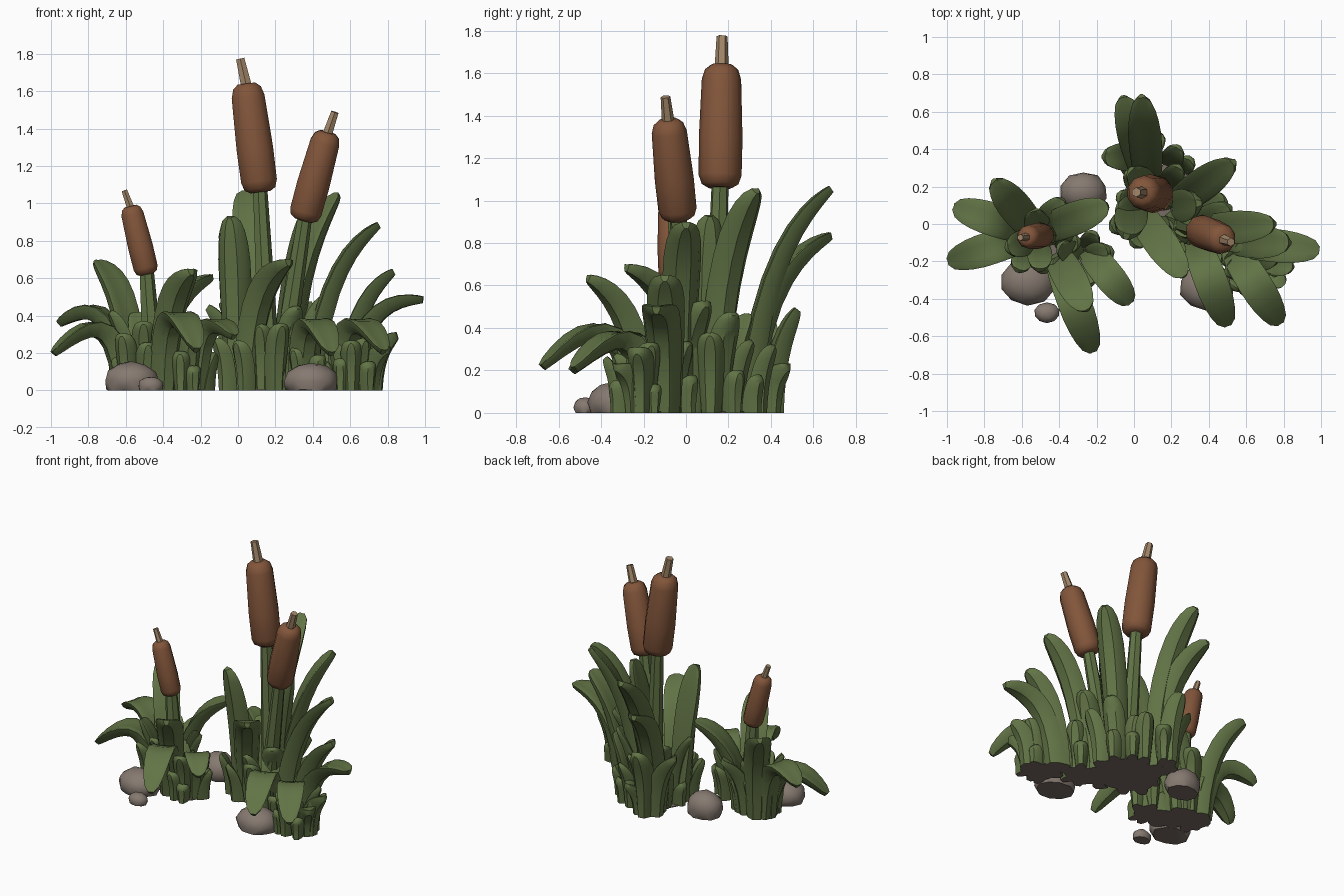
import bpy, bmesh, math, random
from mathutils import Vector, Matrix

if "Cube" in bpy.data.objects:
    bpy.data.objects.remove(bpy.data.objects["Cube"])

random.seed(11)


def mat(name, c):
    m = bpy.data.materials.new(name)
    m.diffuse_color = (*c, 1)
    m.use_nodes = True
    m.node_tree.nodes["Principled BSDF"].inputs["Base Color"].default_value = m.diffuse_color
    return m


GREEN = mat("leaf green", (0.120, 0.172, 0.060))
BROWN = mat("cattail brown", (0.225, 0.092, 0.043))
TAN = mat("dry tan", (0.36, 0.24, 0.14))
STONE = mat("stone grey", (0.24, 0.195, 0.165))
MUD = mat("mud underside", (0.185, 0.15, 0.127))


def finish(bm, name, material, angle=28):
    """Turn a bmesh into an object; faces lying on the ground become mud."""
    bmesh.ops.recalc_face_normals(bm, faces=bm.faces)
    for f in bm.faces:
        f.material_index = int(all(v.co.z < 0.004 for v in f.verts))
    me = bpy.data.meshes.new(name)
    bm.to_mesh(me)
    bm.free()
    me.materials.append(material)
    me.materials.append(MUD)
    ob = bpy.data.objects.new(name, me)
    bpy.context.collection.objects.link(ob)
    bpy.ops.object.select_all(action='DESELECT')
    ob.select_set(True)
    bpy.context.view_layer.objects.active = ob
    bpy.ops.object.shade_smooth_by_angle(angle=math.radians(angle))


def skin(rings, name, material, angle=28):
    """Bridge equal rings of points and cap both ends."""
    bm = bmesh.new()
    rv = [[bm.verts.new(p) for p in r] for r in rings]
    n = len(rv[0])
    for a, b in zip(rv, rv[1:]):
        for i in range(n):
            bm.faces.new((a[i], a[(i + 1) % n], b[(i + 1) % n], b[i]))
    bm.faces.new(rv[0])
    bm.faces.new(rv[-1])
    finish(bm, name, material, angle)


def leaf(name, base, tip, th=.072):
    """Thick blade; low tips arch over more, long blades are wider."""
    b, e = Vector((*base, 0)), Vector(tip)
    d = e - b
    reach = math.hypot(d.x, d.y)
    m = b + d * .33
    m.z = e.z * .5 + reach * (.55 if e.z < .4 and reach > .25 else .35)
    c = 2 * m - (b + e) / 2
    w = min(.178, .07 + .16 * ((m - b).length + (e - m).length))
    side = Vector((-d.y, d.x, 0)).normalized()
    rings = []
    for k in range(10):
        t = 1 - (1 - k / 9) ** 1.5
        p = b * (1 - t) ** 2 + c * 2 * t * (1 - t) + e * t * t
        nrm = ((c - b) * (1 - t) + (e - c) * t).normalized().cross(side)
        if k == 0:  # level cut on the ground
            nrm = Vector((-d.x, -d.y, 0)).normalized()
        # widest near two thirds, then a rounded tip
        hw = w / 2 * ((.75 + .25 * math.sin(t / .65 * math.pi / 2)) if t < .65
                      else .22 + .78 * math.sqrt(1 - ((t - .65) / .35) ** 2))
        thick = th * (1.35 - .5 * t - .4 * t ** 8)
        ring = []
        for j in range(10):  # shallow trough with blunt edges
            a = math.tau * j / 10
            u = math.copysign(abs(math.cos(a)) ** .8, math.cos(a))
            v = math.sin(a) * (.25 if math.sin(a) > 0 else .85) + .3 * u * u
            ring.append(p + side * u * hw + nrm * v * thick)
        rings.append(ring)
    skin(rings, name, GREEN, 35)


def tube(name, path, radii, sides, material, angle=28):
    """Round section along a path; a section on the ground stays level."""
    pts = [Vector(p) for p in path]
    rings = []
    for i, (p, r) in enumerate(zip(pts, radii)):
        d = (pts[min(i + 1, len(pts) - 1)] - pts[max(i - 1, 0)]).normalized()
        if p.z == 0:
            d = Vector((0, 0, 1))
        x = d.cross(Vector((0, 1, 0))).normalized()
        y = d.cross(x)
        rings.append([p + r * (x * math.cos(a) + y * math.sin(a))
                      for a in (math.tau * (k + .5) / sides for k in range(sides))])
    skin(rings, name, material, angle)


def cattail(tag, root, lo, hi, r, lean):
    """Stem, brown head and dry spike."""
    root, lo, hi = Vector((*root, 0)), Vector(lo), Vector(hi)
    tube(tag + "_stem", [root, root.lerp(lo, .5), lo.lerp(hi, .06)], [.06, .052, .04], 7, GREEN)
    head = [(0, .55), (.03, .84), (.1, .98), (.4, 1), (.88, .9), (.96, .76), (1, .48)]
    tube(tag + "_head", [lo.lerp(hi, t) for t, _ in head], [r * s for _, s in head], 10, BROWN, 42)
    end = hi + (hi - lo) * .23 + Vector((lean, 0, 0))
    tube(tag + "_spike", [hi.lerp(lo, .05), end], [r * .33, r * .25], 6, TAN)


cattail("centre", (.17, .13), (.12, .16, 1.06), (.045, .168, 1.64), .103, -.016)
cattail("right", (.22, .02), (.35, -.035, .91), (.48, -.085, 1.38), .092, .008)
cattail("left", (-.45, -.06), (-.485, -.06, .62), (-.575, -.07, .985), .07, -.012)


def fan(tag, x, y, *tips):
    """Large leaves springing from one centre towards their tips."""
    for i, tip in enumerate(tips):
        base = Vector((x, y)).lerp(Vector(tip[:2]), .15)
        leaf("%s_leaf_%d" % (tag, i), base, tip)


fan("back", .08, .2, (.04, .68, 1.06), (-.06, .68, .84))
fan("back_low", .05, .36, (.03, .52, .49), (.15, .48, .22), (-.16, .36, .45))
fan("middle", .2, .09, (.53, .33, 1.05), (.34, .11, .93))
fan("upright", 0, .1, (.27, -.28, .69), (-.04, -.06, .93))
fan("front", .31, -.04, (.5, -.54, .2), (.75, 0, .89), (.51, .09, .52))
fan("east", .5, -.09, (.83, -.1, .64), (.99, -.14, .49), (.78, -.53, .21))
fan("far_east", .67, -.2, (.85, -.23, .3), (.8, -.33, .22))
fan("left", -.52, -.05, (-.96, .09, .36), (-.99, -.2, .2), (-.75, .23, .69),
    (-.14, .1, .61), (-.38, .13, .4))
fan("front_left", -.43, -.13, (-.22, -.68, .22), (-.25, -.46, .64))
fan("mid_left", -.27, -.11, (-.02, -.42, .29))


def foot(tag, cx, cy, rx, ry, n, h):
    """Rings of short blades and a thin mud pad joining the roots."""
    for i in range(n + n // 2):
        inner = i >= n
        a = math.tau * ((i - n) * 2 + .5 if inner else i + random.uniform(-.3, .3)) / n
        s = .45 if inner else random.uniform(.7, 1)
        x, y = cx + rx * s * math.cos(a), cy + ry * s * math.sin(a)
        z = h * (random.uniform(1, 1.4) if inner else random.uniform(.45, 1.15))
        a += random.uniform(-.4, .4)
        leaf("%s_short_blade_%d" % (tag, i), (x, y),
             (x + math.cos(a) * z * .3, y + math.sin(a) * z * .3, z), .052)
    bm = bmesh.new()
    place = Matrix.Translation((cx, cy, .003)) @ Matrix.Diagonal((rx * .9, ry * .9, 1, 1))
    bmesh.ops.create_cone(bm, cap_ends=True, segments=14, radius1=1, radius2=1, depth=.006, matrix=place)
    finish(bm, tag + "_root_pad", MUD)


foot("right", .16, .12, .25, .22, 12, .34)
foot("far_right", .62, -.21, .12, .11, 8, .25)
foot("front_right", .38, -.08, .16, .09, 6, .3)
foot("left", -.49, -.09, .15, .1, 9, .32)
foot("mid_left", -.27, -.19, .1, .09, 6, .27)


def stone(name, x, y, rx, ry, h):
    """Lumpy stone sitting on a broad flat base."""
    bm = bmesh.new()
    bmesh.ops.create_icosphere(bm, subdivisions=2, radius=1)
    for v in bm.verts:
        v.co *= random.uniform(.95, 1.04)
        v.co = Vector((x + v.co.x * rx, y + v.co.y * ry, h * (.34 + .66 * v.co.z)))
    geom = bm.verts[:] + bm.edges[:] + bm.faces[:]
    bmesh.ops.bisect_plane(bm, geom=geom, plane_co=(0, 0, 0), plane_no=(0, 0, -1), clear_outer=True)
    bmesh.ops.holes_fill(bm, edges=[e for e in bm.edges if e.is_boundary])
    finish(bm, name, STONE, 35)


stone("left_stone", -.57, -.31, .15, .125, .155)
stone("pebble", -.465, -.475, .07, .055, .075)
stone("front_stone", .39, -.34, .152, .125, .145)
stone("back_stone", -.27, .17, .13, .11, .17)
